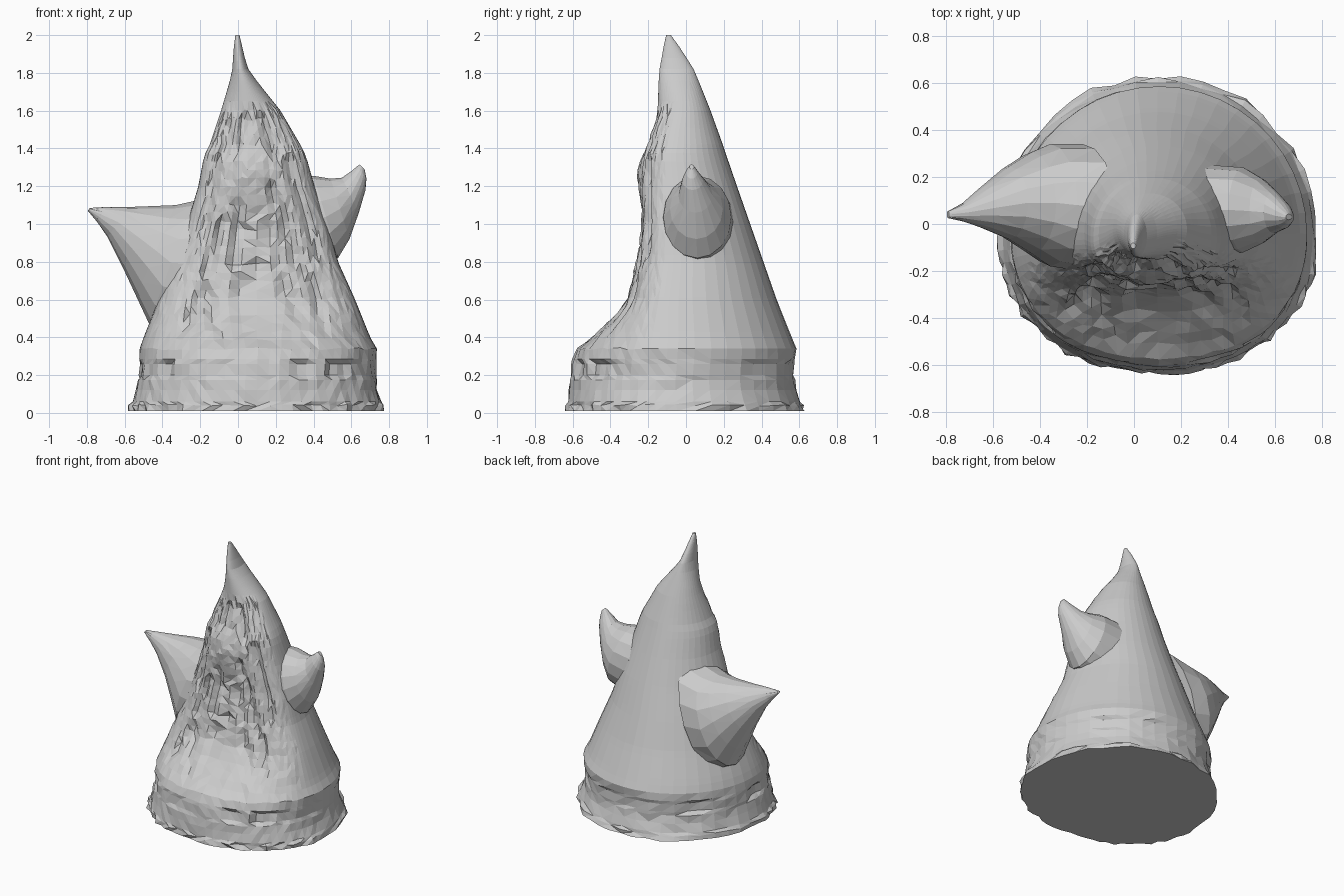
import bpy, bmesh, math, random
from mathutils import Vector

random.seed(4)

# Body profile: z, left x, right x, front y, back y
PROFILE = [
    (0.01, -0.57, 0.775, -0.63, 0.625), (0.04, -0.565, 0.77, -0.625, 0.615),
    (0.10, -0.54, 0.74, -0.62, 0.585), (0.18, -0.53, 0.73, -0.615, 0.575),
    (0.27, -0.525, 0.73, -0.605, 0.58), (0.34, -0.52, 0.735, -0.57, 0.585),
    (0.40, -0.50, 0.70, -0.50, 0.56), (0.50, -0.46, 0.66, -0.39, 0.52),
    (0.60, -0.42, 0.62, -0.31, 0.48), (0.80, -0.34, 0.53, -0.265, 0.41),
    (1.00, -0.27, 0.475, -0.235, 0.34), (1.20, -0.21, 0.405, -0.24, 0.27),
    (1.36, -0.18, 0.36, -0.225, 0.215), (1.42, -0.15, 0.33, -0.20, 0.195),
    (1.60, -0.09, 0.225, -0.15, 0.13), (1.75, -0.045, 0.105, -0.145, 0.07),
    (1.82, -0.03, 0.055, -0.14, 0.04), (1.90, -0.025, 0.03, -0.125, -0.01),
    (1.96, -0.02, 0.018, -0.115, -0.05), (2.00, -0.014, 0.008, -0.105, -0.08)]

# Grooves in the front, each from (x, z) to (x, z): beard, cheeks, hat folds
GROOVES = [
    (-0.12, 1.32, -0.18, 0.95), (-0.08, 1.02, -0.17, 0.74), (-0.17, 0.66, -0.30, 0.42),
    (0.00, 1.10, -0.02, 0.80), (-0.01, 0.70, 0.08, 0.40), (0.03, 0.98, 0.15, 0.60),
    (-0.16, 0.62, -0.09, 0.40), (0.12, 1.08, 0.22, 0.80), (0.17, 1.20, 0.33, 0.74),
    (0.22, 0.72, 0.32, 0.52), (0.27, 1.32, 0.42, 0.84), (0.38, 0.70, 0.45, 0.45),
    (-0.05, 1.52, -0.07, 1.38), (0.03, 1.55, 0.00, 1.40), (0.12, 1.56, 0.20, 1.36)]


def section(z):
    """Centre x, half width, axis y, front depth and back depth at height z."""
    for a, b in zip(PROFILE, PROFILE[1:]):
        if z <= b[0] + 1e-6:
            t = (z - a[0]) / (b[0] - a[0])
            l, r, f, k = [p + (q - p) * t for p, q in zip(a[1:], b[1:])]
            break
    hx = (r - l) / 2
    w = min(1, max(0, (z - 1.5) / 0.25))
    cy = (k - hx) * (1 - w) + (f + k) / 2 * w
    return (l + r) / 2, hx, cy, cy - f, k - cy


def relief(x, z):
    """Carved depth of the beard and face at a front point."""
    p = Vector((x, z))
    d = random.uniform(-0.006, 0.006)
    for x0, z0, x1, z1 in GROOVES:
        a, ab = Vector((x0, z0)), Vector((x1 - x0, z1 - z0))
        t = min(1, max(0, (p - a).dot(ab) / ab.length_squared))
        d -= 0.035 * math.exp(-((p - a - ab * t).length / 0.024) ** 2)
    # rounded nose
    d += 0.025 * math.exp(-((x - 0.06) / 0.09) ** 2 - ((z - 1.27) / 0.08) ** 2)
    return d


def loft(name, rings):
    """Skin a list of equal rings and cap both ends."""
    bm = bmesh.new()
    loops = [[bm.verts.new(p) for p in ring] for ring in rings]
    n = len(loops[0])
    for a, b in zip(loops, loops[1:]):
        for i in range(n):
            j = (i + 1) % n
            bm.faces.new((a[i], a[j], b[j], b[i]))
    bm.faces.new(loops[0][::-1])
    bm.faces.new(loops[-1])
    bmesh.ops.triangulate(bm, faces=[f for f in bm.faces if len(f.verts) == 4])
    bmesh.ops.recalc_face_normals(bm, faces=bm.faces)
    mesh = bpy.data.meshes.new(name)
    bm.to_mesh(mesh)
    bm.free()
    ob = bpy.data.objects.new(name, mesh)
    bpy.context.collection.objects.link(ob)
    return ob


# Robe, beard and pointed hat in one skin: round back, flattened carved front
FRONT, BACK = 38, 22
angles = [math.pi * i / BACK for i in range(BACK)]
angles += [math.pi + math.pi * i / FRONT for i in range(FRONT)]
levels = [0.01, 0.035, 0.06, 0.12, 0.175, 0.20, 0.26, 0.285, 0.34, 0.39]
levels += [0.43 + 0.045 * i for i in range(27)] + [1.65, 1.70, 1.76, 1.82, 1.88, 1.94, 2.0]
# pinched pockets of the fur band, in small runs of columns
pinch = []
while len(pinch) < len(angles):
    pinch += [random.choice((0.0, 0.008, 0.025))] * random.choice((1, 2, 3))
rings = []
for z in levels:
    cx, hx, cy, front, back = section(z)
    power = 1 / max(1, hx / front) ** 0.6 if z < 1.7 else 1
    ring = []
    for i, a in enumerate(angles):
        c, s = math.cos(a), math.sin(a)
        depth = back
        if s < -1e-6:
            depth = front
            c = math.copysign(abs(c) ** power, c)
            s = -abs(s) ** power
        d = dz = 0.0
        if z < 0.05:
            d = random.uniform(-0.012, 0.018)
            dz = random.uniform(0, 0.012) if z > 0.02 else 0
        elif z < 0.32:
            d = random.uniform(-0.006, 0.006)
            if 0.18 < z < 0.28:
                d -= pinch[i]
        elif s < -0.4 and z < 1.62:
            d = relief(cx + hx * c, z)
            dz = random.uniform(-0.008, 0.008)
        ring.append((cx + (hx + d * (z < 0.32)) * c, cy + (depth + d) * s, z + dz))
    rings.append(ring)
body = loft("robe_beard_and_hat", rings)


# Pointed sleeves: each ring runs from a top to a bottom point in the xz plane
def sleeve(name, spec, n=16):
    out = []
    for (tx, tz), (bx, bz), yc, half in spec:
        ring = []
        for i in range(n):
            a = 2 * math.pi * i / n
            t = (1 - math.cos(a)) / 2
            ring.append((tx + (bx - tx) * t, yc + half * math.sin(a),
                         tz + (bz - tz) * t))
        out.append(ring)
    return loft(name, out)


sleeves = [sleeve("raised_sleeve", [
    ((0.25, 1.25), (0.42, 0.78), 0.06, 0.19), ((0.40, 1.255), (0.53, 0.82), 0.06, 0.18),
    ((0.49, 1.24), (0.59, 0.92), 0.055, 0.14), ((0.55, 1.245), (0.64, 1.06), 0.05, 0.09),
    ((0.60, 1.28), (0.675, 1.18), 0.035, 0.055), ((0.63, 1.305), (0.68, 1.24), 0.03, 0.03),
    ((0.645, 1.315), (0.67, 1.29), 0.03, 0.012)]),
    sleeve("wide_sleeve", [
    ((-0.08, 1.17), (-0.36, 0.40), 0.07, 0.27), ((-0.24, 1.12), (-0.47, 0.47), 0.08, 0.26),
    ((-0.33, 1.10), (-0.54, 0.62), 0.09, 0.215), ((-0.45, 1.095), (-0.61, 0.77), 0.09, 0.155),
    ((-0.58, 1.09), (-0.69, 0.93), 0.07, 0.09), ((-0.70, 1.09), (-0.745, 1.01), 0.05, 0.04),
    ((-0.785, 1.085), (-0.795, 1.07), 0.04, 0.015)])]

# Fuse the sleeves into the robe so no surface is left inside
bpy.context.view_layer.objects.active = body
for ob in sleeves:
    mod = body.modifiers.new(ob.name, 'BOOLEAN')
    mod.operation, mod.solver, mod.object = 'UNION', 'EXACT', ob
    bpy.ops.object.modifier_apply(modifier=mod.name)
    bpy.data.objects.remove(ob)
